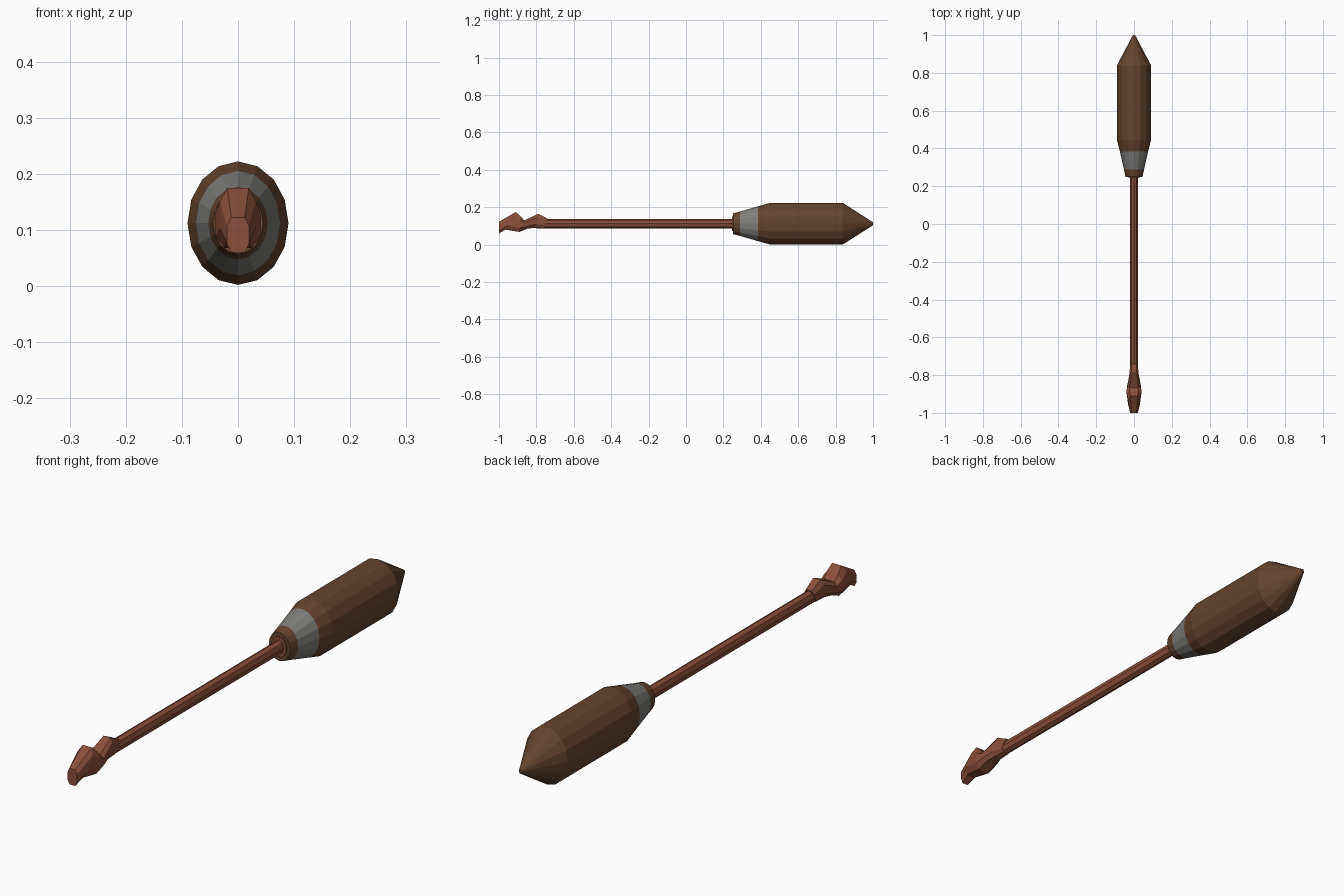
import bpy, bmesh, math

if "Cube" in bpy.data.objects:
    bpy.data.objects.remove(bpy.data.objects["Cube"])

ZC = 0.112  # height of the long axis


def material(name, rgb):
    m = bpy.data.materials.new(name)
    m.diffuse_color = (*rgb, 1)
    m.use_nodes = True
    m.node_tree.nodes["Principled BSDF"].inputs["Base Color"].default_value = m.diffuse_color
    return m


brown = material("dark brown wood", (0.13, 0.058, 0.028))
grey = material("grey metal", (0.21, 0.21, 0.20))
copper = material("rusty copper", (0.26, 0.078, 0.043))


def loft(name, rings, mats, pick=None):
    """Skin a list of equal-length point rings and cap both ends."""
    bm = bmesh.new()
    loops = [[bm.verts.new(p) for p in ring] for ring in rings]
    n = len(loops[0])
    for k in range(len(loops) - 1):
        a, b = loops[k], loops[k + 1]
        for i in range(n):
            j = (i + 1) % n
            f = bm.faces.new((a[i], a[j], b[j], b[i]))
            f.material_index = pick(k) if pick else 0
    bm.faces.new(loops[0])
    bm.faces.new(loops[-1])
    bmesh.ops.recalc_face_normals(bm, faces=bm.faces)
    me = bpy.data.meshes.new(name)
    bm.to_mesh(me)
    bm.free()
    for m in mats:
        me.materials.append(m)
    ob = bpy.data.objects.new(name, me)
    bpy.context.collection.objects.link(ob)
    return ob


def ellipse(y, rx, rz, n):
    return [(rx * math.cos(2 * math.pi * i / n), y,
             ZC + rz * math.sin(2 * math.pi * i / n)) for i in range(n)]


# Handle with grey ferrule band: (y, half width, half height)
profile = [(0.25, 0.045, 0.055), (0.288, 0.053, 0.065), (0.385, 0.075, 0.093),
           (0.445, 0.09, 0.11), (0.84, 0.09, 0.11), (1.0, 0.006, 0.008)]
loft("handle", [ellipse(*p, 16) for p in profile], [brown, grey],
     lambda k: 1 if k == 1 else 0)

# Shaft with a small flange where it enters the handle
loft("shaft", [ellipse(y, 0.02, 0.026, 8) for y in (-0.8, 0.3)], [copper])
loft("shaft_flange", [ellipse(y, 0.032, 0.039, 16) for y in (0.246, 0.27)], [copper])

# Bent blade: (top y, top z, bottom y, bottom z, half width)
blade = [(-1.0, 0.122, -1.0, 0.06, 0.02), (-0.91, 0.175, -0.965, 0.08, 0.032),
         (-0.885, 0.152, -0.89, 0.068, 0.04), (-0.865, 0.13, -0.85, 0.085, 0.036),
         (-0.79, 0.165, -0.81, 0.09, 0.025), (-0.74, 0.14, -0.76, 0.09, 0.02)]


def blade_ring(ty, tz, by, bz, hx):
    shape = [(1, 0.25), (1, 0.75), (0.6, 1), (-0.6, 1),
             (-1, 0.75), (-1, 0.25), (-0.6, 0), (0.6, 0)]
    return [(hx * x, by + (ty - by) * t, bz + (tz - bz) * t) for x, t in shape]


loft("blade_tip", [blade_ring(*b) for b in blade], [copper])
